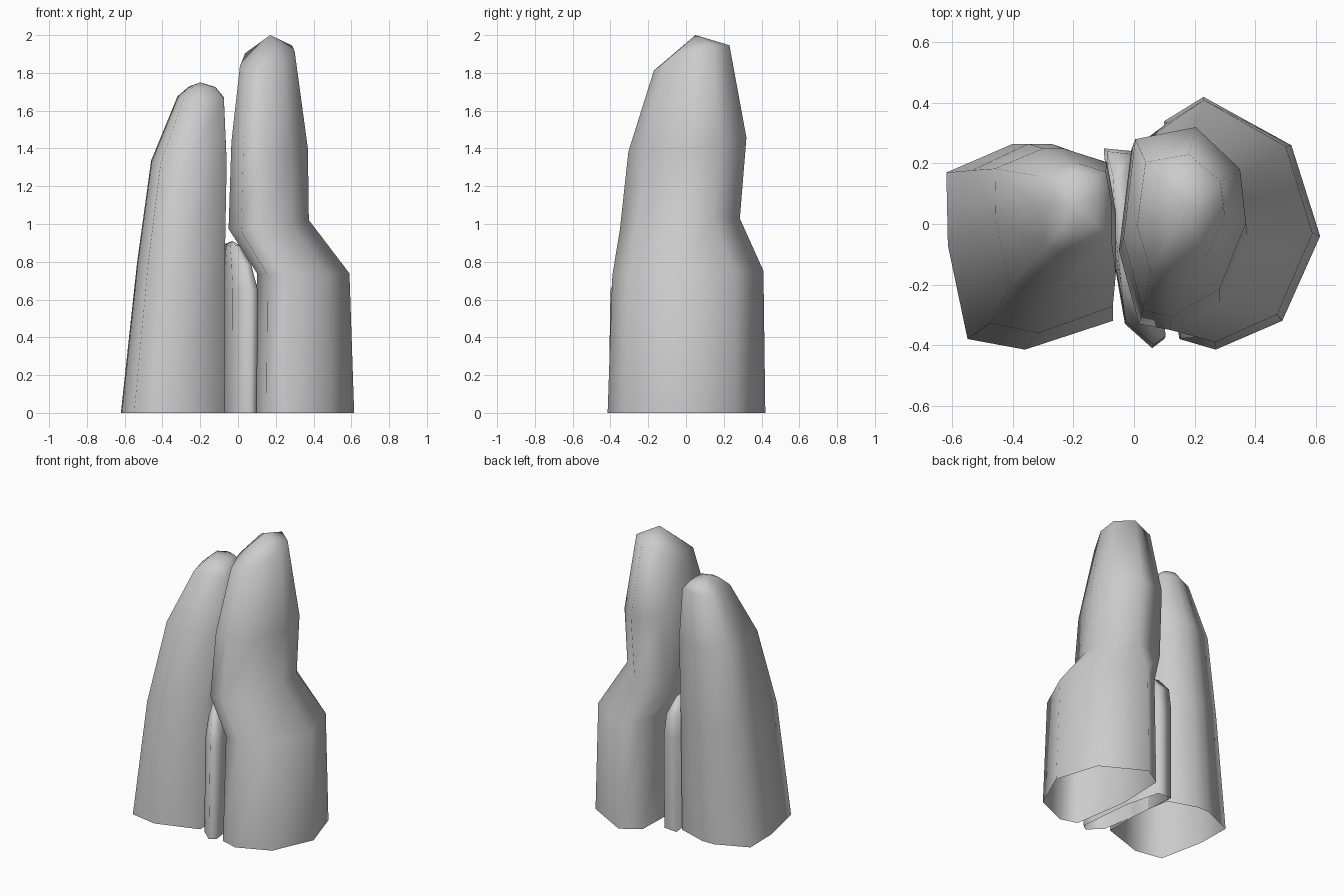
import bpy, bmesh

if "Cube" in bpy.data.objects:
    bpy.data.objects.remove(bpy.data.objects["Cube"])


def pillar(name, outline, levels, peak, upper=None, switch=9):
    """Loft a ground outline through boxes (z, tilt_x, tilt_y, x0, x1, y0, y1) to a peak.
    Levels above the switch height use the upper outline. The underside stays open."""
    bm = bmesh.new()
    rings = [[bm.verts.new((x, y, 0)) for x, y in outline]]
    for z, tx, ty, x0, x1, y0, y1 in levels:
        shape = upper if z > switch else outline
        xs, ys = zip(*shape)
        ring = []
        for x, y in shape:
            px = x0 + (x - min(xs)) / (max(xs) - min(xs)) * (x1 - x0)
            py = y0 + (y - min(ys)) / (max(ys) - min(ys)) * (y1 - y0)
            pz = z + tx * (px - (x0 + x1) / 2) + ty * (py - (y0 + y1) / 2)
            ring.append(bm.verts.new((px, py, pz)))
        rings.append(ring)
    n = len(outline)
    for low, high in zip(rings, rings[1:]):
        for i in range(n):
            j = (i + 1) % n
            bm.faces.new((low[i], low[j], high[j], high[i]))
    tip = bm.verts.new(peak)
    for i in range(n):
        bm.faces.new((rings[-1][i], rings[-1][(i + 1) % n], tip))
    bmesh.ops.recalc_face_normals(bm, faces=bm.faces)
    if sum(f.normal.z for f in tip.link_faces) < 0:
        bmesh.ops.reverse_faces(bm, faces=bm.faces)
    for f in bm.faces:
        f.smooth = True
    mesh = bpy.data.meshes.new(name)
    bm.to_mesh(mesh)
    bm.free()
    bpy.context.collection.objects.link(bpy.data.objects.new(name, mesh))


# Tall rock with a shoulder on its right side
pillar("tall_rock",
       [(0.15, -0.38), (0.27, -0.415), (0.49, -0.32), (0.615, -0.04),
        (0.52, 0.26), (0.23, 0.42), (0.10, 0.34), (0.09, 0.0)],
       [(0.74, 0, 0.03, 0.10, 0.59, -0.39, 0.41),
        (1.00, 0.1, 0.08, -0.05, 0.375, -0.35, 0.285),
        (1.42, -0.1, 0.13, -0.035, 0.37, -0.305, 0.32),
        (1.88, 0.24, 0.30, 0.01, 0.30, -0.17, 0.23)],
       (0.17, 0.05, 2.0),
       [(0.02, -0.29), (0.12, -0.31), (0.28, -0.22), (0.37, 0.0),
        (0.35, 0.18), (0.20, 0.32), (-0.005, 0.28), (-0.045, -0.05)], 0.9)

# Medium rock leaning back and to the right
pillar("medium_rock",
       [(-0.62, 0.17), (-0.615, -0.07), (-0.55, -0.38), (-0.36, -0.415), (-0.07, -0.32),
        (-0.07, -0.03), (-0.11, 0.20), (-0.31, 0.265), (-0.40, 0.265)],
       [(0.79, 0, 0, -0.535, -0.07, -0.36, 0.265),
        (1.33, 0, 0.03, -0.46, -0.06, -0.23, 0.25),
        (1.67, 0, 0.06, -0.32, -0.075, -0.09, 0.20),
        (1.725, 0, 0.03, -0.26, -0.12, -0.03, 0.17)],
       (-0.20, 0.06, 1.75))

# Thin low rock wedged between the two
pillar("thin_rock",
       [(0.06, -0.41), (0.10, -0.38), (0.09, -0.30), (0.06, 0.0),
        (0.0, 0.24), (-0.10, 0.25), (-0.07, -0.10), (-0.03, -0.33)],
       [(0.65, 0, 0, -0.10, 0.105, -0.40, 0.25),
        (0.79, 0, 0.02, -0.09, 0.07, -0.35, 0.24),
        (0.89, 0, 0.02, -0.07, 0.01, -0.25, 0.16)],
       (-0.03, -0.06, 0.91))
